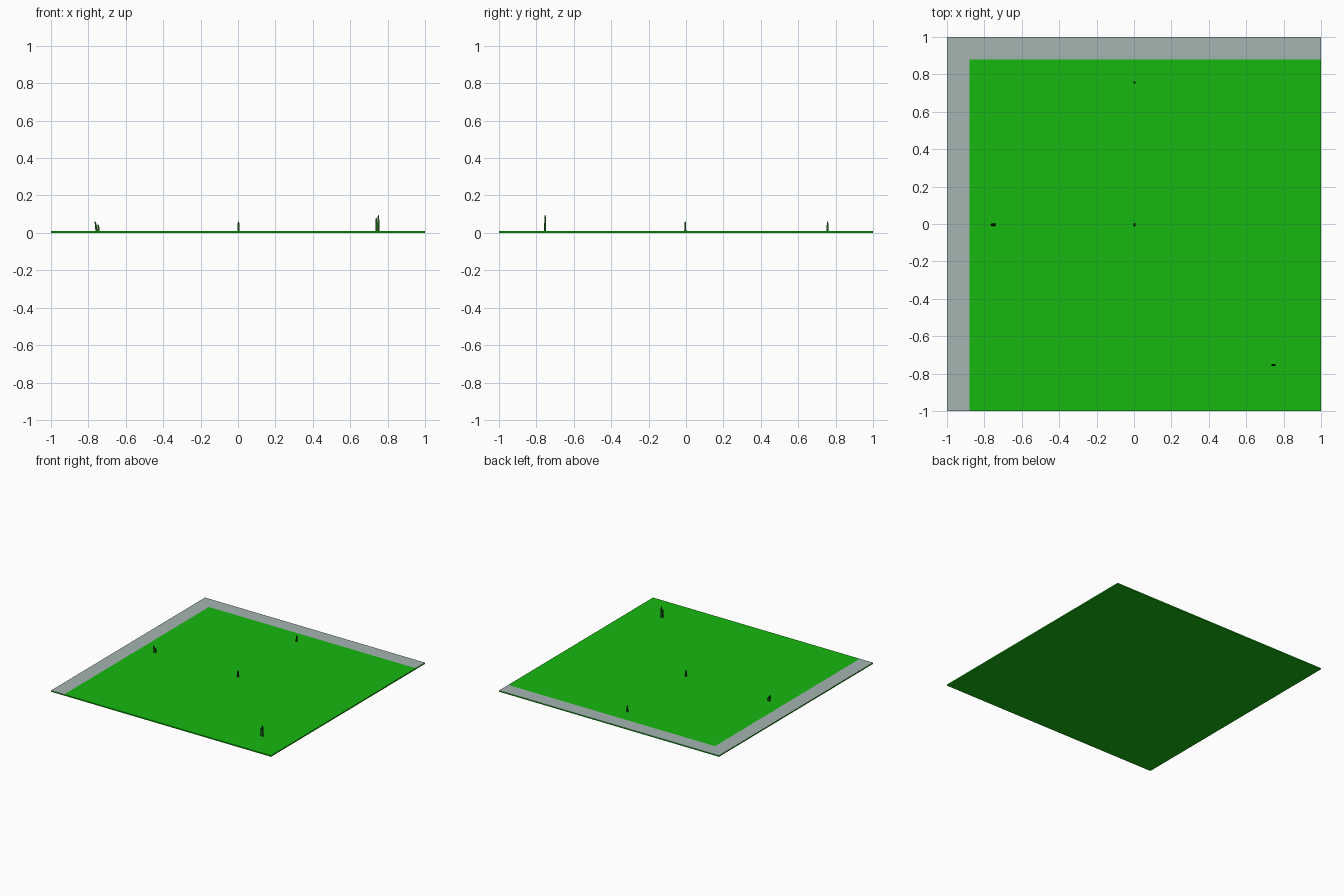
import bpy, bmesh
from mathutils import Vector

if "Cube" in bpy.data.objects:
    bpy.data.objects.remove(bpy.data.objects["Cube"])


def material(name, color):
    m = bpy.data.materials.new(name)
    m.diffuse_color = (*color, 1)
    m.use_nodes = True
    m.node_tree.nodes["Principled BSDF"].inputs["Base Color"].default_value = m.diffuse_color
    return m


lawn_green = material("lawn_green", (0.008, 0.48, 0.005))
path_grey = material("path_grey", (0.37, 0.46, 0.44))
blade_green = material("blade_green", (0.01, 0.09, 0.01))

TOP = 0.01


def add_object(name, bm, mats):
    bmesh.ops.recalc_face_normals(bm, faces=bm.faces)
    me = bpy.data.meshes.new(name)
    bm.to_mesh(me)
    bm.free()
    for m in mats:
        me.materials.append(m)
    ob = bpy.data.objects.new(name, me)
    bpy.context.collection.objects.link(ob)
    return ob


# Thin ground slab, cut so the left and back borders of the top are grey
bm = bmesh.new()
bmesh.ops.create_cube(bm, size=1)
bmesh.ops.scale(bm, vec=(2, 2, TOP), verts=bm.verts)
bmesh.ops.translate(bm, vec=(0, 0, TOP / 2), verts=bm.verts)
for co, no in (((-0.88, 0, 0), (1, 0, 0)), ((0, 0.88, 0), (0, 1, 0))):
    bmesh.ops.bisect_plane(bm, geom=bm.verts[:] + bm.edges[:] + bm.faces[:],
                           plane_co=co, plane_no=no)
bm.normal_update()
for f in bm.faces:
    c = f.calc_center_median()
    if f.normal.z > 0.9 and (c.x < -0.88 or c.y > 0.88):
        f.material_index = 1
add_object("ground", bm, [lawn_green, path_grey])


# Tapered four-sided grass blade, bending gently sideways
def blade(name, x, y, height, lean):
    bm = bmesh.new()
    rings = []
    for t, r in ((0, 0.0055), (0.5, 0.005), (0.85, 0.004), (1, 0.002)):
        c = Vector((x + lean * t * t, y, TOP * 0.5 + (height - TOP * 0.5) * t))
        rings.append([bm.verts.new(c + Vector((sx * r, sy * r, 0)))
                      for sx, sy in ((-1, -1), (1, -1), (1, 1), (-1, 1))])
    for a, b in zip(rings, rings[1:]):
        for i in range(4):
            j = (i + 1) % 4
            bm.faces.new((a[i], a[j], b[j], b[i]))
    bm.faces.new(rings[0])
    bm.faces.new(rings[-1])
    add_object(name, bm, [blade_green])


blade("middle_blade", 0.004, -0.004, 0.062, -0.002)
blade("back_blade", 0.004, 0.757, 0.06, -0.002)
blade("left_blade_tall", -0.757, -0.004, 0.06, -0.007)
blade("left_blade_short", -0.745, -0.004, 0.045, -0.003)
blade("corner_blade_tall", 0.752, -0.753, 0.095, -0.002)
blade("corner_blade_short", 0.741, -0.753, 0.08, -0.002)
